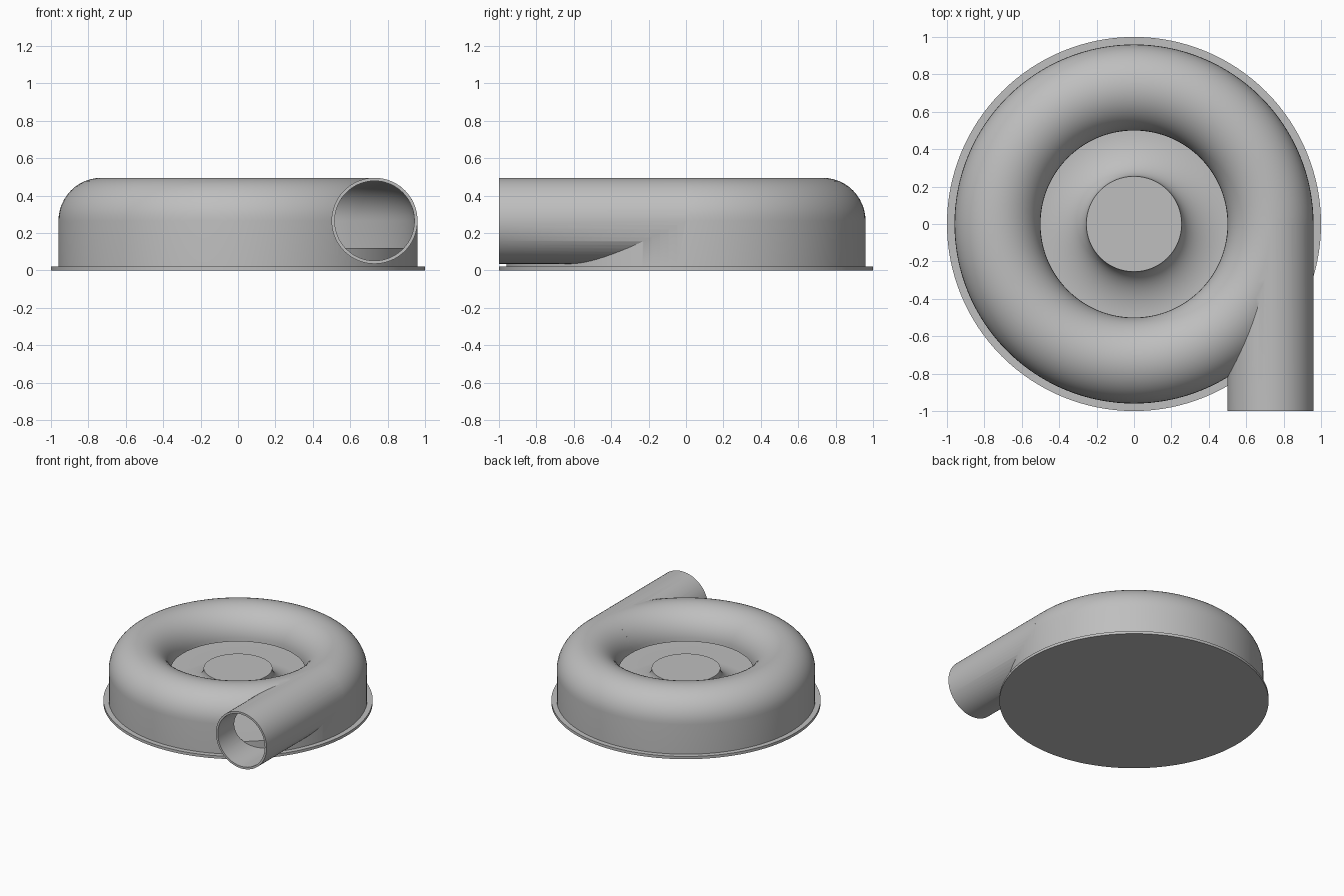
import bpy, bmesh, math
from mathutils import Matrix

if "Cube" in bpy.data.objects:
    bpy.data.objects.remove(bpy.data.objects["Cube"])

grey = bpy.data.materials.new("light_grey")
grey.use_nodes = True
colour = (0.52, 0.52, 0.52, 1)
grey.diffuse_color = colour
grey.node_tree.nodes["Principled BSDF"].inputs["Base Color"].default_value = colour

RING, TUBE, MID, WALL = 0.73, 0.23, 0.265, 0.017   # volute ring radius, tube radius, centre height, wall
FLOOR, SIDES = 0.12, 128


def finish(name, bm):
    bmesh.ops.recalc_face_normals(bm, faces=bm.faces)
    mesh = bpy.data.meshes.new(name)
    bm.to_mesh(mesh)
    bm.free()
    mesh.materials.append(grey)
    ob = bpy.data.objects.new(name, mesh)
    bpy.context.collection.objects.link(ob)
    return ob


def smooth(ob):
    bpy.ops.object.select_all(action='DESELECT')
    ob.select_set(True)
    bpy.context.view_layer.objects.active = ob
    bpy.ops.object.shade_smooth_by_angle(angle=math.radians(30))


def lathe(name, profile):
    """Spin an (r, z) profile that starts and ends on the axis."""
    bm = bmesh.new()
    verts = [bm.verts.new((r, 0, z)) for r, z in profile]
    edges = [bm.edges.new(pair) for pair in zip(verts, verts[1:])]
    bmesh.ops.spin(bm, geom=verts + edges, cent=(0, 0, 0), axis=(0, 0, 1),
                   angle=math.tau, steps=SIDES, use_merge=True)
    bmesh.ops.remove_doubles(bm, verts=bm.verts, dist=1e-5)
    return finish(name, bm)


def pipe(name, radius, front, back):
    bm = bmesh.new()
    place = Matrix.Translation((RING, (front + back) / 2, MID)) @ Matrix.Rotation(math.pi / 2, 4, 'X')
    bmesh.ops.create_cone(bm, cap_ends=True, segments=64, radius1=radius, radius2=radius,
                          depth=back - front, matrix=place)
    return finish(name, bm)


def arc(radius, steps=24):
    """Half circle over the top of the volute, from outside to inside."""
    return [(RING + radius * math.cos(math.pi * i / steps),
             MID + radius * math.sin(math.pi * i / steps)) for i in range(steps + 1)]


def boolean(ob, cutter, operation):
    mod = ob.modifiers.new(operation.lower(), 'BOOLEAN')
    mod.object, mod.operation, mod.solver = cutter, operation, 'EXACT'
    bpy.ops.object.select_all(action='DESELECT')
    bpy.context.view_layer.objects.active = ob
    ob.select_set(True)
    bpy.ops.object.modifier_apply(modifier=mod.name)
    bpy.data.objects.remove(cutter)


# Volute housing: rounded ring with straight outer wall, joined by the outlet pipe
outer, inner, low = RING + TUBE, RING - TUBE, 0.1
housing = lathe("volute_housing", [(0, 0.01), (outer, 0.01)] + arc(TUBE) + [(inner, low), (0, low)])
boolean(housing, pipe("outlet_pipe", TUBE, -1, -0.002), 'UNION')

# Hollow it out, leaving a thin shell open at the inlet and the outlet
bore = TUBE - WALL
cavity = lathe("cavity", [(0, FLOOR - 0.01), (RING + bore, FLOOR - 0.01)] + arc(bore) + [(0, MID)])
boolean(housing, cavity, 'DIFFERENCE')
boolean(housing, pipe("outlet_bore", bore, -1.1, -0.004), 'DIFFERENCE')
smooth(housing)

# Chamber floor with a hub that flares down into it
hub_r, hub_top, steps = 0.255, 0.28, 16
flare = []
for i in range(steps + 1):
    a = math.pi / 2 * i / steps
    flare.append((inner - (inner - hub_r) * math.sin(a), hub_top - (hub_top - FLOOR) * math.cos(a)))
smooth(lathe("floor_and_hub", [(0, 0.01), (RING + bore + 0.003, 0.01), (RING + bore + 0.003, FLOOR)]
             + flare + [(0, hub_top)]))

# Mounting flange
smooth(lathe("base_flange", [(0, 0), (1, 0), (1, 0.022), (0, 0.022)]))
